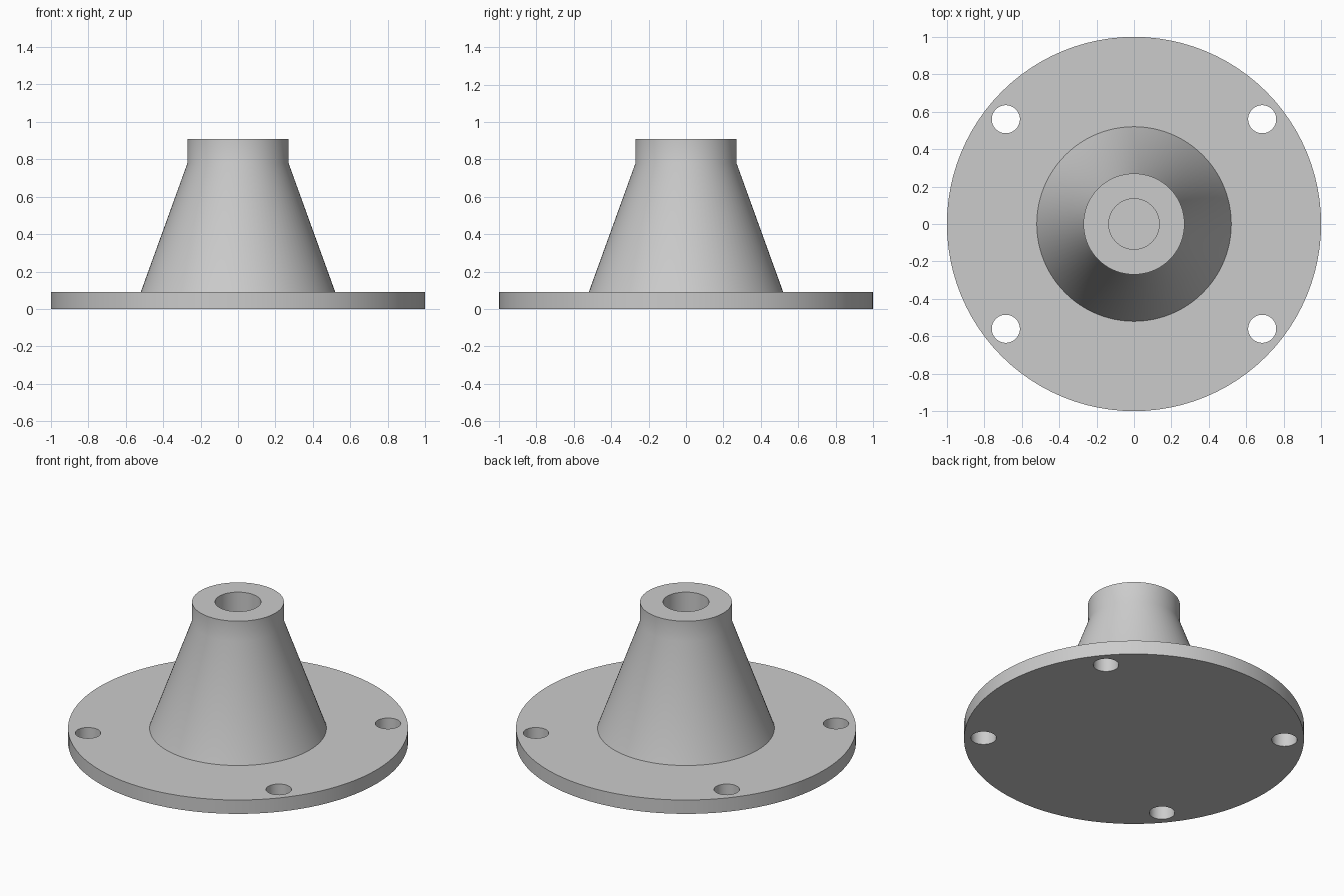
import bpy, bmesh, math

cube = bpy.data.objects.get("Cube")
if cube:
    bpy.data.objects.remove(cube, do_unlink=True)

SIDES = 96
PLATE_TOP = 0.09
BOLT_X, BOLT_Y, BOLT_RADIUS = 0.685, 0.56, 0.075

grey = bpy.data.materials.new("plain grey")
grey.use_nodes = True
grey.diffuse_color = (0.6, 0.6, 0.6, 1)
grey.node_tree.nodes["Principled BSDF"].inputs["Base Color"].default_value = (0.6, 0.6, 0.6, 1)


def lathe(name, profile, sides):
    """Spin (radius, z) points round the z axis and cap both ends."""
    bm = bmesh.new()
    rings = []
    for radius, z in profile:
        angles = [2 * math.pi * i / sides for i in range(sides)]
        rings.append([bm.verts.new((radius * math.cos(a), radius * math.sin(a), z)) for a in angles])
    for low, high in zip(rings, rings[1:]):
        for i in range(sides):
            j = (i + 1) % sides
            bm.faces.new((low[i], low[j], high[j], high[i]))
    bm.faces.new(rings[0])
    bm.faces.new(rings[-1])
    bmesh.ops.recalc_face_normals(bm, faces=bm.faces)
    mesh = bpy.data.meshes.new(name)
    bm.to_mesh(mesh)
    bm.free()
    mesh.materials.append(grey)
    obj = bpy.data.objects.new(name, mesh)
    bpy.context.collection.objects.link(obj)
    return obj


# Round base plate, tapered hub, straight collar and blind centre bore
flange = lathe("flanged_hub", [
    (1.0, 0), (1.0, PLATE_TOP),
    (0.52, PLATE_TOP), (0.27, 0.78), (0.27, 0.91),
    (0.135, 0.91), (0.135, PLATE_TOP),
], SIDES)

bpy.ops.object.select_all(action="DESELECT")
flange.select_set(True)
bpy.context.view_layer.objects.active = flange

# Four bolt holes through the plate
for sx in (-1, 1):
    for sy in (-1, 1):
        cutter = lathe("bolt_hole_cutter", [(BOLT_RADIUS, -0.1), (BOLT_RADIUS, 0.2)], 48)
        cutter.location = (sx * BOLT_X, sy * BOLT_Y, 0)
        cutter.hide_render = True
        bpy.context.view_layer.update()
        cut = flange.modifiers.new("bolt_hole", "BOOLEAN")
        cut.operation = "DIFFERENCE"
        cut.solver = "EXACT"
        cut.object = cutter
        bpy.ops.object.modifier_apply(modifier=cut.name)
        bpy.data.objects.remove(cutter, do_unlink=True)

bpy.ops.object.shade_smooth_by_angle(angle=math.radians(30))
